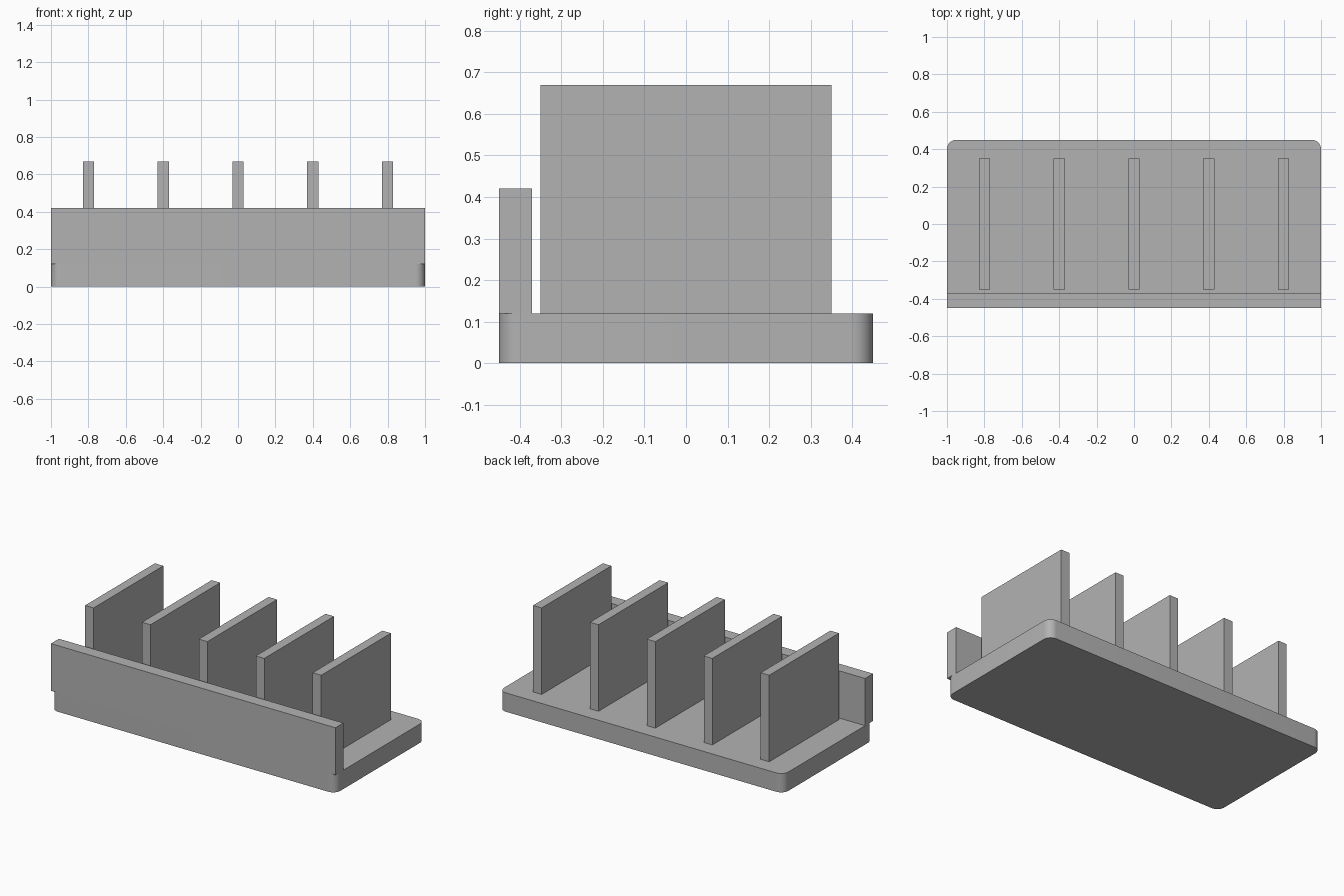
import bpy
import bmesh

cube = bpy.data.objects.get("Cube")
if cube:
    bpy.data.objects.remove(cube, do_unlink=True)

# Single plain grey material
grey = bpy.data.materials.new("plain grey")
grey.use_nodes = True
colour = (0.45, 0.45, 0.45, 1)
grey.diffuse_color = colour
grey.node_tree.nodes["Principled BSDF"].inputs["Base Color"].default_value = colour


def box(name, low, high, corner_radius=0):
    """Box between two corners, optionally with rounded upright edges."""
    bm = bmesh.new()
    bmesh.ops.create_cube(bm, size=1)
    for v in bm.verts:
        v.co = [lo + (c + 0.5) * (hi - lo) for c, lo, hi in zip(v.co, low, high)]
    if corner_radius:
        upright = [e for e in bm.edges
                   if abs(e.verts[0].co.z - e.verts[1].co.z) > 0.01]
        bmesh.ops.bevel(bm, geom=upright, offset=corner_radius, segments=10,
                        profile=0.5, affect='EDGES')
    mesh = bpy.data.meshes.new(name)
    bm.to_mesh(mesh)
    bm.free()
    mesh.materials.append(grey)
    obj = bpy.data.objects.new(name, mesh)
    bpy.context.collection.objects.link(obj)
    return obj


BASE_TOP = 0.12

# Base plate with rounded corners
base = box("base_plate", (-1, -0.45, 0), (1, 0.45, BASE_TOP), 0.05)
bpy.context.view_layer.objects.active = base
base.select_set(True)
bpy.ops.object.shade_smooth_by_angle()

# Square-ended lip along the front edge
box("front_lip", (-1, -0.45, BASE_TOP), (1, -0.37, 0.42))

# Row of upright dividers
for i in range(5):
    x = (i - 2) * 0.4
    box(f"divider_{i + 1}", (x - 0.03, -0.35, BASE_TOP), (x + 0.03, 0.35, 0.67))
